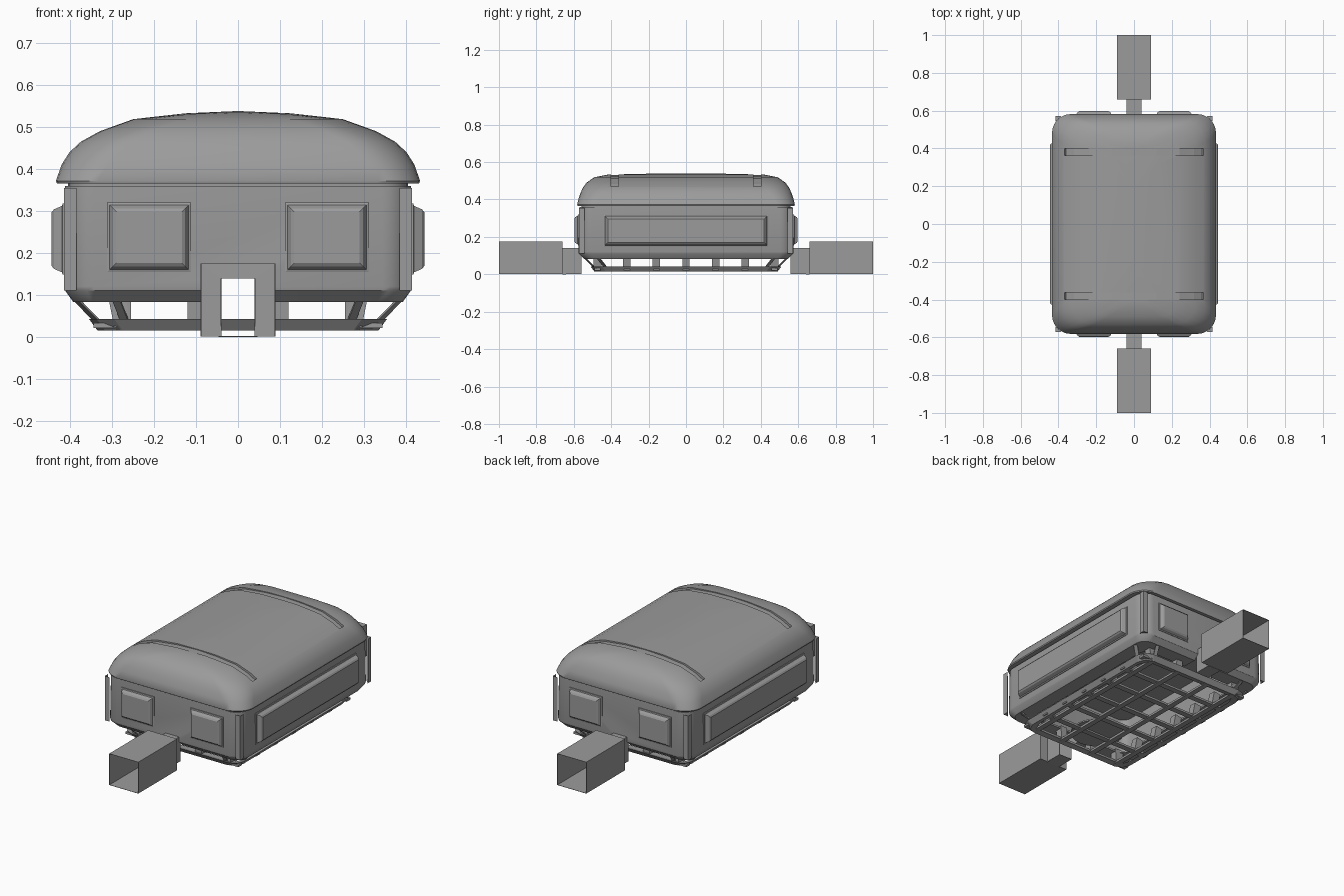
import bpy, bmesh, math
from mathutils import Vector

if "Cube" in bpy.data.objects:
    bpy.data.objects.remove(bpy.data.objects["Cube"])

grey = bpy.data.materials.new("plain_grey")
grey.use_nodes = True
GREY = (0.33, 0.33, 0.33, 1)
grey.diffuse_color = GREY
grey.node_tree.nodes["Principled BSDF"].inputs["Base Color"].default_value = GREY
grey.use_backface_culling = True


def make(name, bm, smooth=False, fix=True):
    if fix:
        bmesh.ops.recalc_face_normals(bm, faces=bm.faces)
    mesh = bpy.data.meshes.new(name)
    bm.to_mesh(mesh)
    bm.free()
    mesh.materials.append(grey)
    ob = bpy.data.objects.new(name, mesh)
    bpy.context.collection.objects.link(ob)
    if smooth:
        bpy.ops.object.select_all(action='DESELECT')
        ob.select_set(True)
        bpy.context.view_layer.objects.active = ob
        bpy.ops.object.shade_smooth_by_angle(angle=math.radians(32))
    return ob


def loft(bm, rings, caps=True):
    loops = [[bm.verts.new(p) for p in ring] for ring in rings]
    for a, b in zip(loops, loops[1:]):
        for i in range(len(a)):
            j = (i + 1) % len(a)
            bm.faces.new((a[i], a[j], b[j], b[i]))
    if caps:
        bm.faces.new(loops[0][::-1])
        bm.faces.new(loops[-1])


def round_rect(hx, hy, z, r, steps=6):
    pts = []
    for k, (sx, sy) in enumerate([(1, 1), (-1, 1), (-1, -1), (1, -1)]):
        for i in range(steps + 1):
            a = math.pi / 2 * (k + i / steps)
            pts.append((sx * (hx - r) + r * math.cos(a), sy * (hy - r) + r * math.sin(a), z))
    return pts


def beam(bm, p, q, w, h):
    """Rectangular bar from p to q, w wide and h deep."""
    p, q = Vector(p), Vector(q)
    d = (q - p).normalized()
    up = Vector((0, 0, 1)) if abs(d.z) < 0.9 else Vector((0, 1, 0))
    side = d.cross(up).normalized() * w / 2
    up = side.cross(d).normalized() * h / 2
    loft(bm, [[e + side + up, e - side + up, e - side - up, e + side - up] for e in (p, q)])


def cut(ob, cutter):
    cutter.hide_render = True
    cutter.hide_viewport = True
    cutter.display_type = 'WIRE'
    mod = ob.modifiers.new("cut", 'BOOLEAN')
    mod.operation = 'DIFFERENCE'
    mod.solver = 'EXACT'
    mod.object = cutter
    bpy.context.view_layer.objects.active = ob
    cutter.hide_viewport = False
    bpy.ops.object.modifier_apply(modifier=mod.name)
    bpy.data.objects.remove(cutter)


# Lower casing: hollow, open underneath, chamfered bottom rim
bm = bmesh.new()
loft(bm, [round_rect(*s) for s in [
    (0.38, 0.53, 0.34, 0.05), (0.38, 0.53, 0.10, 0.05), (0.31, 0.46, 0.095, 0.05),
    (0.31, 0.46, 0.085, 0.05), (0.393, 0.545, 0.083, 0.06), (0.412, 0.573, 0.11, 0.07),
    (0.415, 0.575, 0.12, 0.07), (0.413, 0.57, 0.36, 0.07)]])
casing = make("casing", bm, True)
bm = bmesh.new()
beam(bm, (0, -0.7, 0.10), (0, 0.7, 0.10), 0.08, 0.08)
cut(casing, make("notch_cutter", bm))

# Recessed seam between casing and lid
bm = bmesh.new()
loft(bm, [round_rect(0.405, 0.56, z, 0.07) for z in (0.35, 0.372)])
make("seam", bm, True)

# Domed lid with two crosswise grooves
LID = [(0.432, 0.58, 0.366, 0.10), (0.434, 0.582, 0.372, 0.10), (0.421, 0.573, 0.41, 0.11),
       (0.402, 0.562, 0.44, 0.12), (0.375, 0.55, 0.465, 0.12), (0.33, 0.532, 0.49, 0.12),
       (0.25, 0.49, 0.519, 0.12), (0.125, 0.42, 0.533, 0.10), (0.01, 0.2, 0.538, 0.01)]
bm = bmesh.new()
loft(bm, [round_rect(*s) for s in LID])
lid = make("lid", bm, True)
arch = [(hx, z) for hx, hy, z, r in LID[4:]]
arch = arch + [(-x, z) for x, z in reversed(arch)]
for s in (-1, 1):
    bm = bmesh.new()
    outline = [(x * 0.96, z - 0.007) for x, z in arch] + [(x * 1.1, z + 0.06) for x, z in reversed(arch)]
    loft(bm, [[(x, s * y, z) for x, z in outline] for y in (0.362, 0.40)])
    cut(lid, make("groove_cutter", bm))


# Raised panels: pillow shapes on ends and sides
def panel(name, centre, u, n, hu, hz, depth):
    c, u, n, zv = Vector(centre), Vector(u), Vector(n), Vector((0, 0, 1))
    bm = bmesh.new()
    rings = []
    for inset, out in ((0, -0.01), (0, 0.004), (0.006, 0.006), (0.014, depth * 0.8), (0.022, depth)):
        a, b = hu - inset, hz - inset
        rings.append([c + u * su * a + zv * sz * b + n * out
                      for su, sz in ((1, 1), (-1, 1), (-1, -1), (1, -1))])
    loft(bm, rings)
    make(name, bm)


for s, where in ((-1, "right"), (1, "left")):
    panel(where + "_side_panel", (s * 0.414, 0, 0.233), (0, 1, 0), (s, 0, 0), 0.44, 0.085, 0.031)
    for t, end in ((-1, "front"), (1, "back")):
        panel(f"{end}_{where}_panel", (s * 0.212, t * 0.573, 0.237), (1, 0, 0), (0, t, 0),
              0.10, 0.083, 0.024)

# Square corner liners, facing inward
bm = bmesh.new()
for sx in (-1, 1):
    for sy in (-1, 1):
        def corner(dx, dy, z):
            return Vector((sx * (0.415 - dx), sy * (0.573 - dy), z))
        w, lo, hi = 0.03, 0.11, 0.355
        for quad in ([corner(0, 0, lo), corner(w, 0, lo), corner(0, w, lo)],
                     [corner(0, 0, lo), corner(w, 0, lo), corner(w, 0, hi), corner(0, 0, hi)],
                     [corner(0, 0, lo), corner(0, w, lo), corner(0, w, hi), corner(0, 0, hi)]):
            face = bm.faces.new([bm.verts.new(p) for p in quad])
            face.normal_update()
            if face.normal.dot(Vector((-sx, -sy, 1))) < 0:
                face.normal_flip()
make("corner_liners", bm, fix=False)

# End ducts: wide open box stepping down to a narrow stub
for s, end in ((-1, "front"), (1, "back")):
    bm = bmesh.new()
    loft(bm, [[(w, s * y, 0.001), (w, s * y, h), (-w, s * y, h), (-w, s * y, 0.001)]
              for y, w, h in ((1, 0.089, 0.175), (0.66, 0.089, 0.175),
                              (0.66, 0.041, 0.14), (0.56, 0.041, 0.14))], caps=False)
    duct = make(end + "_duct", bm)
    duct.modifiers.new("walls", 'SOLIDIFY').thickness = 0.002

# Bottom grille: lattice bars, sloped rim
ROWS = [i * 0.158 for i in range(-3, 4)]
COLUMNS = (-0.275, -0.1, 0.1, 0.275)
bm = bmesh.new()
for y in ROWS:
    beam(bm, (-0.345, y, 0.027), (0.345, y, 0.027), 0.032, 0.012)
for x in COLUMNS:
    beam(bm, (x, -0.49, 0.023), (x, 0.49, 0.023), 0.03, 0.012)
make("grille", bm)
bm = bmesh.new()
loft(bm, [round_rect(hx, hy, z, 0.06, 2) for hx, hy, z in
          ((0.31, 0.465, 0.02), (0.335, 0.49, 0.015), (0.355, 0.51, 0.042),
           (0.33, 0.485, 0.035), (0.31, 0.465, 0.02))], caps=False)
bmesh.ops.remove_doubles(bm, verts=bm.verts, dist=0.0001)
make("grille_rim", bm)

# Legs and slanted struts holding the grille
bm = bmesh.new()
for y in ROWS:
    for s in (-1, 1):
        beam(bm, (s * 0.275, y, 0.025), (s * 0.29, y, 0.10), 0.04, 0.04)
for x in COLUMNS:
    for s in (-1, 1):
        beam(bm, (x, s * 0.47, 0.025), (x, s * 0.475, 0.10), 0.04, 0.04)
make("legs", bm)
bm = bmesh.new()
for sx in (-1, 1):
    for sy in (-1, 1):
        beam(bm, (sx * 0.335, sy * 0.43, 0.037), (sx * 0.385, sy * 0.47, 0.088), 0.02, 0.005)
        beam(bm, (sx * 0.27, sy * 0.49, 0.037), (sx * 0.29, sy * 0.54, 0.088), 0.02, 0.005)
make("struts", bm)

# Round plate resting on the grille
bm = bmesh.new()
bmesh.ops.create_cone(bm, cap_ends=True, segments=24, radius1=0.14, radius2=0.14, depth=0.008)
bmesh.ops.translate(bm, verts=bm.verts, vec=(0, -0.3, 0.034))
make("round_plate", bm, True)
